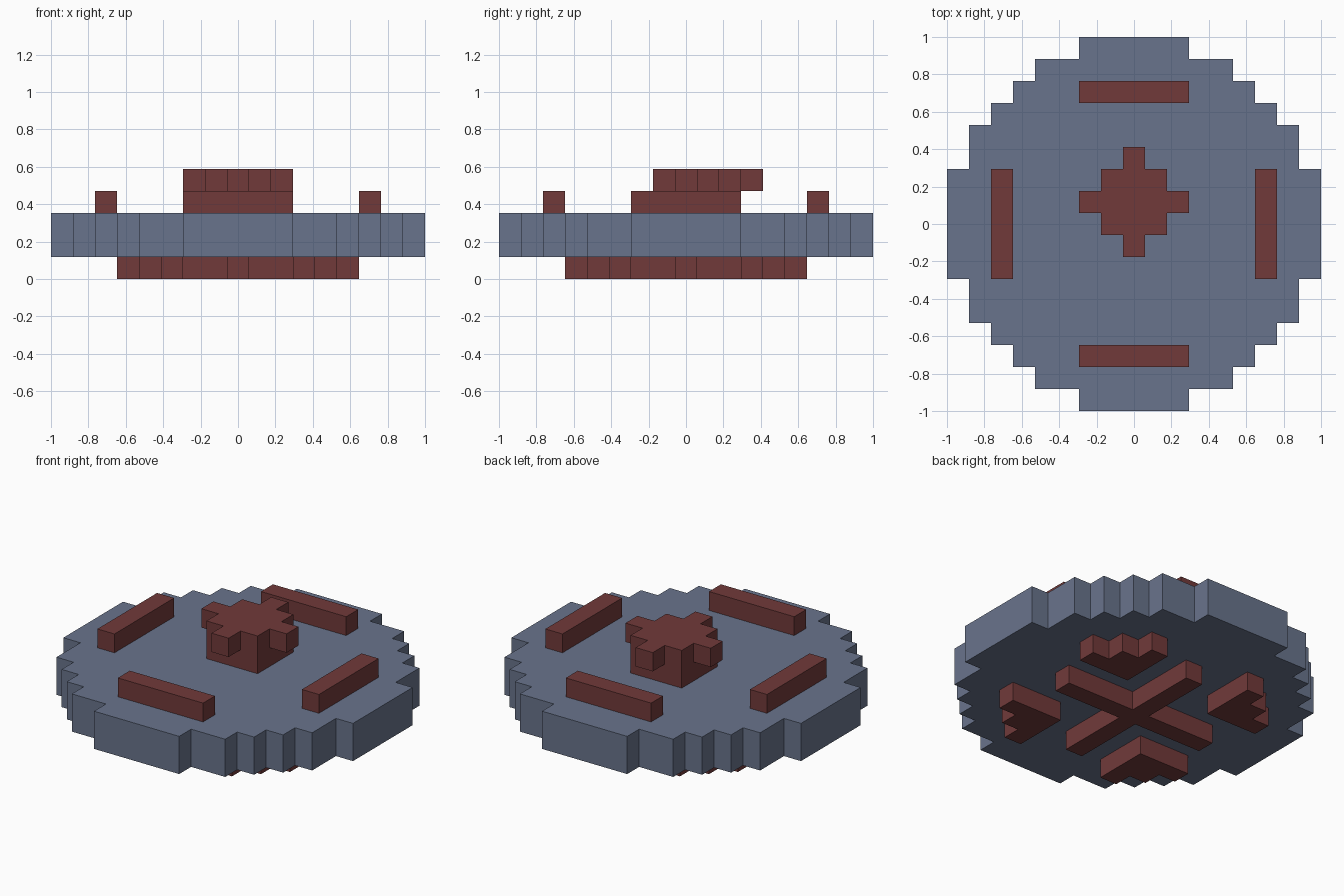
import bpy, bmesh

if "Cube" in bpy.data.objects:
    bpy.data.objects.remove(bpy.data.objects["Cube"])

U = 2 / 17  # one block of the stepped grid


def material(name, rgb):
    m = bpy.data.materials.new(name)
    m.diffuse_color = (*rgb, 1)
    m.use_nodes = True
    m.node_tree.nodes["Principled BSDF"].inputs["Base Color"].default_value = m.diffuse_color
    return m


blue = material("slate blue", (0.141, 0.174, 0.262))
red = material("dark red", (0.165, 0.042, 0.042))


def turn(pts, n):
    """Rotate points by n quarter turns about z."""
    for _ in range(n):
        pts = [(-y, x) for x, y in pts]
    return pts


def around(pts):
    """Repeat one quadrant of an outline four times."""
    return [p for n in range(4) for p in turn(pts, n)]


def prism(name, outline, z0, z1, mat, dy=0):
    """Extrude an outline, given in blocks, from z0 to z1."""
    bm = bmesh.new()
    face = bm.faces.new([bm.verts.new((x * U, (y + dy) * U, z0 * U)) for x, y in outline])
    ext = bmesh.ops.extrude_face_region(bm, geom=[face])
    top = [v for v in ext["geom"] if isinstance(v, bmesh.types.BMVert)]
    bmesh.ops.translate(bm, verts=top, vec=(0, 0, (z1 - z0) * U))
    bmesh.ops.recalc_face_normals(bm, faces=bm.faces)
    mesh = bpy.data.meshes.new(name)
    bm.to_mesh(mesh)
    bm.free()
    mesh.materials.append(mat)
    ob = bpy.data.objects.new(name, mesh)
    bpy.context.collection.objects.link(ob)


# Stepped round plate
prism("round_plate", around([(8.5, 2.5), (7.5, 2.5), (7.5, 4.5), (6.5, 4.5), (6.5, 5.5), (5.5, 5.5),
                             (5.5, 6.5), (4.5, 6.5), (4.5, 7.5), (2.5, 7.5), (2.5, 8.5)]), 1, 3, blue)

# Central knob, set one block towards the back: square stem and stepped head
prism("knob_stem", around([(1.5, 1.5)]), 3, 4, red, dy=1)
prism("knob_head", around([(2.5, .5), (1.5, .5), (1.5, 1.5), (.5, 1.5), (.5, 2.5)]), 4, 5, red, dy=1)

# Cross under the plate
prism("bottom_cross", around([(4.5, .5), (.5, .5), (.5, 4.5)]), 0, 1, red)

# Four rim bars on top and four stepped feet underneath
bar = [(5.5, -2.5), (6.5, -2.5), (6.5, 2.5), (5.5, 2.5)]
foot = [(2.5, 2.5), (5.5, 2.5), (5.5, 3.5), (4.5, 3.5), (4.5, 4.5), (3.5, 4.5), (3.5, 5.5), (2.5, 5.5)]
for n in range(4):
    prism(f"rim_bar_{n + 1}", turn(bar, n), 3, 4, red)
    prism(f"corner_foot_{n + 1}", turn(foot, n), 0, 1, red)
